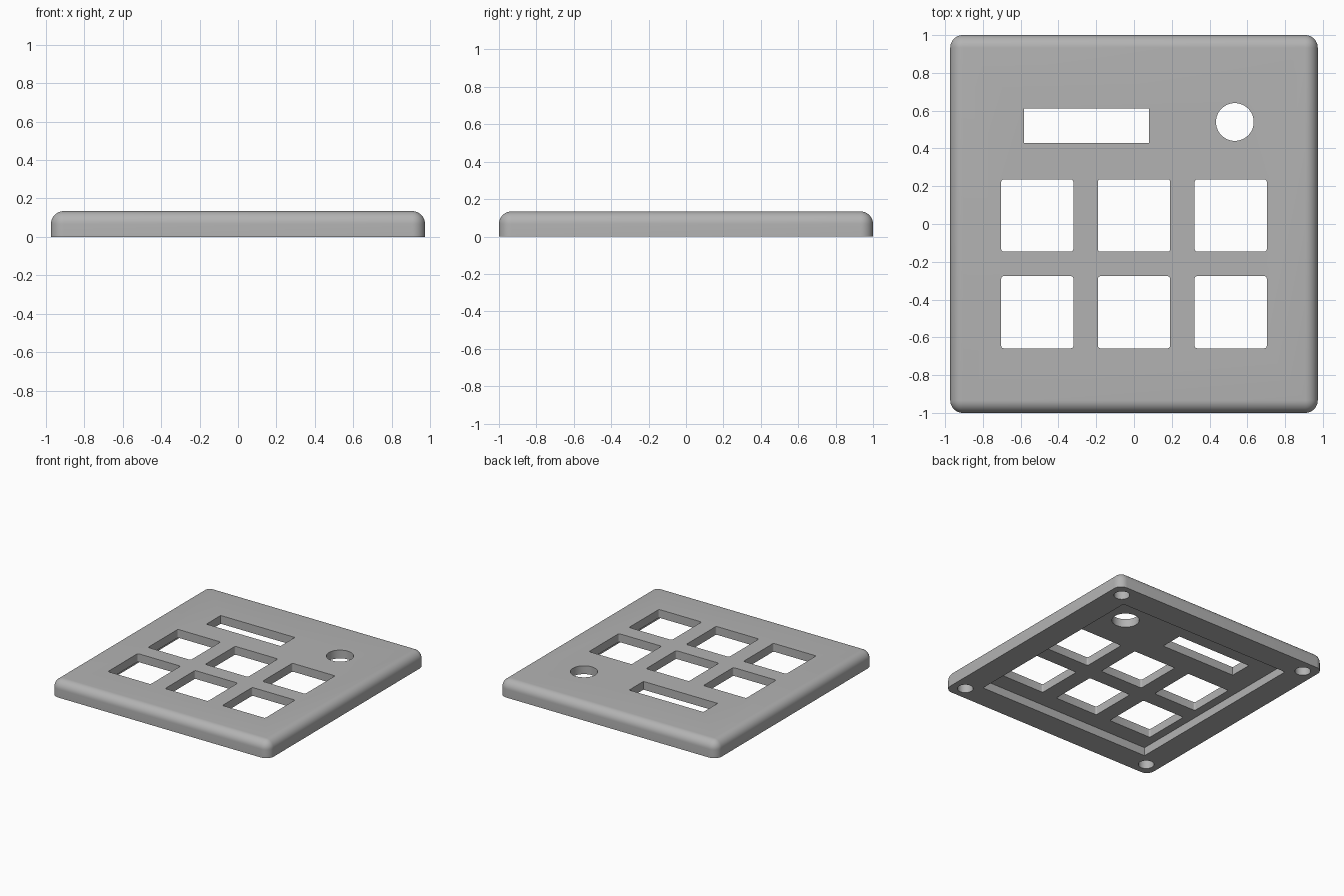
import bpy, bmesh
from mathutils import Matrix

old = bpy.data.objects.get("Cube")
if old:
    bpy.data.objects.remove(old, do_unlink=True)

HALF_X, HALF_Y, HEIGHT = 0.973, 1.0, 0.134
FILLET = 0.067
RECESS = 0.067      # depth of the underside pocket
PITCH, KEY = 0.512, 0.382

grey = bpy.data.materials.new("light_grey")
grey.use_nodes = True
COLOUR = (0.45, 0.45, 0.45, 1)
grey.diffuse_color = COLOUR
grey.node_tree.nodes["Principled BSDF"].inputs["Base Color"].default_value = COLOUR


def add_box(bm, x, y, sx, sy, z0, z1, radius=0, top=False, segments=4):
    """Box with rounded upright edges and, if asked, a rounded top rim."""
    part = bmesh.new()
    bmesh.ops.create_cube(part, size=1, matrix=Matrix.Translation((x, y, (z0 + z1) / 2))
                          @ Matrix.Diagonal((sx, sy, z1 - z0, 1)))
    if radius:
        mid = (z0 + z1) / 2
        edges = [e for e in part.edges
                 if abs(e.verts[0].co.z - e.verts[1].co.z) > 1e-4
                 or (top and min(v.co.z for v in e.verts) > mid)]
        bmesh.ops.bevel(part, geom=edges, offset=radius, segments=segments,
                        profile=0.5, affect='EDGES', clamp_overlap=True)
    temp = bpy.data.meshes.new("temp")
    part.to_mesh(temp)
    part.free()
    bm.from_mesh(temp)
    bpy.data.meshes.remove(temp)


def add_cylinder(bm, x, y, r, z0, z1, sides=48):
    bmesh.ops.create_cone(bm, cap_ends=True, segments=sides, radius1=r, radius2=r,
                          depth=z1 - z0, matrix=Matrix.Translation((x, y, (z0 + z1) / 2)))


def make_object(name, bm):
    bmesh.ops.recalc_face_normals(bm, faces=bm.faces)
    mesh = bpy.data.meshes.new(name)
    bm.to_mesh(mesh)
    bm.free()
    mesh.materials.append(grey)
    obj = bpy.data.objects.new(name, mesh)
    bpy.context.collection.objects.link(obj)
    return obj


# Cover plate with rounded corners and top rim
bm = bmesh.new()
add_box(bm, 0, 0, HALF_X * 2, HALF_Y * 2, 0, HEIGHT, FILLET, top=True, segments=10)
cover = make_object("cover_plate", bm)

# Underside pocket and four blind magnet holes
bm = bmesh.new()
add_box(bm, 0, 0, 1.544, 1.6, -0.1, RECESS)
for sx in (-1, 1):
    for sy in (-1, 1):
        add_cylinder(bm, sx * 0.865, sy * 0.892, 0.058, -0.1, 0.1, 32)
underside = make_object("underside_cutter", bm)

# Key openings, display slot and knob hole
bm = bmesh.new()
for col in (-1, 0, 1):
    for y in (0.045, 0.045 - PITCH):
        add_box(bm, col * PITCH, y, KEY, KEY, -0.2, 0.3, 0.013)
add_box(bm, -0.252, 0.521, 0.663, 0.183, -0.2, 0.3)
add_cylinder(bm, 0.534, 0.54, 0.1, -0.2, 0.3)
openings = make_object("opening_cutter", bm)

# Cut, then remove the cutters
bpy.ops.object.select_all(action='DESELECT')
bpy.context.view_layer.objects.active = cover
cover.select_set(True)
for cutter in (underside, openings):
    cutter.hide_render = True
    mod = cover.modifiers.new(cutter.name, 'BOOLEAN')
    mod.operation = 'DIFFERENCE'
    mod.solver = 'EXACT'
    mod.object = cutter
    bpy.ops.object.modifier_apply(modifier=mod.name)
    bpy.data.objects.remove(cutter, do_unlink=True)

bpy.ops.object.shade_smooth_by_angle(angle=0.6)
